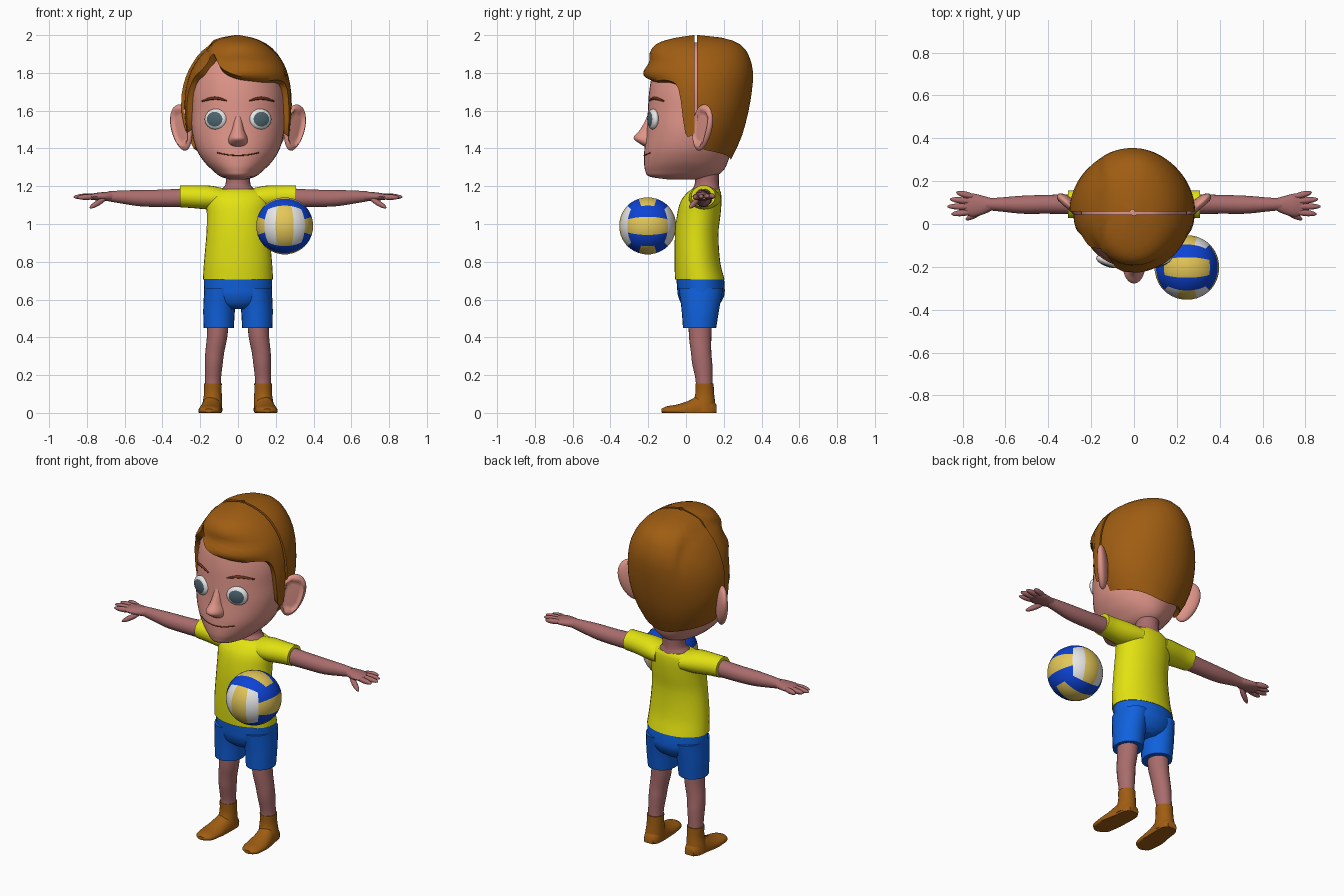
import bpy, bmesh, math
from mathutils import Vector, Matrix, Euler

cube = bpy.data.objects.get("Cube")
if cube:
    bpy.data.objects.remove(cube)


def material(name, r, g, b):
    m = bpy.data.materials.new(name)
    m.use_nodes = True
    m.diffuse_color = (r, g, b, 1)
    m.node_tree.nodes["Principled BSDF"].inputs["Base Color"].default_value = (r, g, b, 1)
    return m


FACE = material("face skin", .74, .30, .25)
LIMB = material("limb skin", .40, .15, .15)
BROWN = material("hair brown", .35, .11, .006)
SHIRT = material("shirt yellow", .76, .76, .006)
SHORTS = material("shorts blue", .005, .12, .72)
BLUE = material("ball blue", .004, .055, .66)
GOLD = material("ball yellow", .78, .57, .10)
WHITE = material("white", .8, .8, .8)
IRIS = material("iris grey", .075, .13, .16)
DARK = material("brow brown", .16, .035, .012)


def finish(bm, name, mats, mirror=False, angle=50):
    bmesh.ops.recalc_face_normals(bm, faces=bm.faces)
    mesh = bpy.data.meshes.new(name)
    bm.to_mesh(mesh)
    bm.free()
    ob = bpy.data.objects.new(name, mesh)
    bpy.context.collection.objects.link(ob)
    for m in mats:
        mesh.materials.append(m)
    bpy.ops.object.select_all(action='DESELECT')
    ob.select_set(True)
    bpy.context.view_layer.objects.active = ob
    bpy.ops.object.shade_smooth_by_angle(angle=math.radians(angle))
    if mirror:
        ob.modifiers.new("mirror", 'MIRROR').use_clip = False
    return ob


def sample(rows, t):
    """Smooth interpolation of table rows keyed by their first value."""
    last = len(rows) - 1
    t = min(max(t, rows[0][0]), rows[last][0])
    i = max(k for k in range(last) if rows[k][0] <= t)
    a, b = rows[i], rows[i + 1]
    h = b[0] - a[0]
    s = (t - a[0]) / h

    def slope(k, c):
        p, q = rows[max(k - 1, 0)], rows[min(k + 1, last)]
        return (q[c] - p[c]) / (q[0] - p[0]) * h
    return [(2*s**3 - 3*s*s + 1) * a[c] + (s**3 - 2*s*s + s) * slope(i, c)
            + (3*s*s - 2*s**3) * b[c] + (s**3 - s*s) * slope(i + 1, c)
            for c in range(1, len(a))]


def loft(name, rows, mat, axis='Z', n=24, steps=4, mirror=False):
    """Rows: position on axis, two centre values, two radii."""
    ts = [rows[0][0]]
    for a, b in zip(rows, rows[1:]):
        ts += [a[0] + (b[0] - a[0]) * (k + 1) / steps for k in range(steps)]
    bm = bmesh.new()
    rings = []
    for t in ts:
        u, v, ru, rv = sample(rows, t)
        ring = []
        for k in range(n):
            a = math.tau * k / n
            p, q = u + ru * math.cos(a), v + rv * math.sin(a)
            co = {'X': (t, p, q), 'Y': (p, t, q), 'Z': (p, q, t)}[axis]
            ring.append(bm.verts.new((co[0], co[1], max(co[2], 0))))
        rings.append(ring)
    for r, s in zip(rings, rings[1:]):
        for k in range(n):
            bm.faces.new((r[k], r[k - 1], s[k - 1], s[k]))
    bm.faces.new(rings[0])
    bm.faces.new(rings[-1])
    return finish(bm, name, [mat], mirror)


def blob(bm, centre, scale, rot, u=20, v=14):
    mat = Matrix.Translation(centre) @ rot.to_matrix().to_4x4() @ Matrix.Diagonal((*scale, 1))
    return bmesh.ops.create_uvsphere(bm, u_segments=u, v_segments=v, radius=1, matrix=mat)["verts"]


# head and nose
HEAD = [(1.235, 0, .0, .04, .09), (1.25, 0, -.02, .09, .17), (1.28, 0, -.01, .13, .205),
        (1.33, 0, 0, .18, .222), (1.4, 0, .01, .222, .23), (1.5, 0, .02, .245, .228),
        (1.6, 0, .035, .247, .237), (1.7, 0, .045, .245, .24), (1.8, 0, .05, .22, .225),
        (1.88, 0, .05, .17, .18), (1.94, 0, .05, .1, .11), (1.96, 0, .05, .03, .03)]
loft("head", HEAD, FACE, n=40)
loft("nose", [(1.4, 0, -.19, .02, .01), (1.425, 0, -.2, .048, .045), (1.455, 0, -.2, .05, .078),
              (1.497, 0, -.19, .034, .055), (1.56, 0, -.18, .022, .03), (1.62, 0, -.17, .01, .02)], FACE)


def face_y(x, z):
    _, cy, rx, ry = sample(HEAD, z)
    return cy - ry * math.sqrt(max(0, 1 - (x / rx) ** 2))


# ears with a hollow front
bm = bmesh.new()
for vert in blob(bm, (0, 0, 0), (1, 1, 1), Euler((0, 0, 0)), 28, 18):
    x, y, z = vert.co
    hollow = .15 if y < 0 and x * x + z * z < .55 else 1
    vert.co = (x * (.07 + .012 * z), y * .032 * hollow, z * .125)
bmesh.ops.transform(bm, verts=bm.verts, matrix=Matrix.Translation((.298, .085, 1.51))
                    @ Matrix.Rotation(math.radians(42), 4, 'Z') @ Matrix.Rotation(math.radians(14), 4, 'Y'))
finish(bm, "ears", [FACE], True, 70)

# eyes, the iris being the front cap
bm = bmesh.new()
eye = bmesh.ops.create_uvsphere(bm, u_segments=24, v_segments=16, radius=1)
for f in bm.faces:
    f.material_index = 1 if f.calc_center_median().z > .71 else 0
bmesh.ops.transform(bm, verts=bm.verts, matrix=Matrix.Translation((.118, face_y(.118, 1.555) + .002, 1.555))
                    @ Matrix.Rotation(math.radians(18), 4, 'Z') @ Matrix.Rotation(math.radians(90), 4, 'X')
                    @ Matrix.Diagonal((.061, .055, .026, 1)))
finish(bm, "eyes", [WHITE, IRIS], True)


def stroke(name, pts, depth, mat):
    """Thin line lying on the face; points are x, z, relative width."""
    cu = bpy.data.curves.new(name, 'CURVE')
    cu.dimensions, cu.bevel_depth, cu.bevel_resolution = '3D', depth, 2
    sp = cu.splines.new('POLY')
    sp.points.add(len(pts) - 1)
    for p, (x, z, r) in zip(sp.points, pts):
        p.co, p.radius = (x, face_y(x, z), z, 1), r
    cu.materials.append(mat)
    bpy.context.collection.objects.link(bpy.data.objects.new(name, cu))


for side, s in (("left", 1), ("right", -1)):
    stroke(side + "_eyebrow", [(s * (.06 + .013 * k), 1.652 + .014 * math.sin(k * .33), .4 + math.sin(k * .3) * .6)
                               for k in range(11)], .008, DARK)
stroke("mouth", [(x * .01, 1.363 + .00012 * x * x, 1) for x in range(-11, 12)], .003, DARK)


# hair: two half shells that meet at a seam over the crown
def hair(name, shape, line, y0, sign, cx, cols=60, n=16):
    mid = Vector((cx, y0, 1.65))
    bm = bmesh.new()
    grid = []
    for i in range(-1, cols + 2):
        deg = 180 * min(max(i, 0), cols) / cols
        low = sample(line, deg)[0]
        a = math.radians(deg)
        col = []
        for j in range(-1, n + 1):
            z = low + (2 - low) * math.sin(max(j, 0) / n * math.pi / 2)
            w, d = sample(shape, z)
            p = Vector((cx + w * math.cos(a), y0 + sign * d * math.sin(a), z))
            # parting: the far side sits a little lower
            drop = min(max((-.14 - p.x) / .025, 0), 1) * min(max((z - 1.7) / .15, 0), 1)
            k = 1 - .045 * drop
            if i in (-1, cols + 1) or j == -1:
                k *= .86
            col.append(bm.verts.new(mid + (p - mid) * k))
        grid.append(col)
    for a, b in zip(grid, grid[1:]):
        for j in range(n + 1):
            bm.faces.new((a[j], a[j + 1], b[j + 1], b[j]))
    finish(bm, name, [BROWN], angle=45)


hair("back_hair", [(1.34, .19, .18), (1.445, .25, .23), (1.55, .285, .262), (1.67, .292, .286), (1.8, .27, .297),
                   (1.89, .225, .275), (1.95, .165, .23), (1.985, .09, .14), (2, .01, .01)],
     [(0, 1.4), (45, 1.37), (90, 1.34), (135, 1.37), (180, 1.4)], .058, 1, -.008)
hair("front_hair", [(1.47, .272, .235), (1.6, .282, .235), (1.7, .28, .235), (1.75, .272, .245), (1.8, .262, .272),
                    (1.857, .238, .24), (1.91, .2, .235), (1.957, .145, .195), (1.985, .08, .105), (2, .01, .005)],
     [(0, 1.48), (12, 1.48), (20, 1.7), (30, 1.755), (60, 1.76), (90, 1.785), (110, 1.825), (122, 1.88),
      (130, 1.9), (140, 1.83), (155, 1.76), (162, 1.66), (168, 1.5), (180, 1.49)], .045, -1, 0)

# neck and shirt
loft("neck", [(1.14, 0, .1, .11, .085), (1.18, 0, .105, .088, .075), (1.21, 0, .11, .066, .064),
              (1.28, 0, .11, .066, .066)], LIMB)
loft("shirt_body", [(.705, 0, .073, .186, .131), (.8, 0, .06, .18, .121), (.95, 0, .057, .167, .115),
                    (1.05, 0, .068, .165, .115), (1.12, 0, .08, .168, .108), (1.165, 0, .095, .155, .09),
                    (1.185, 0, .105, .115, .072)], SHIRT, n=32)
loft("sleeves", [(.08, .1, 1.135, .085, .055), (.15, .095, 1.14, .08, .063), (.25, .092, 1.145, .066, .06),
                 (.308, .092, 1.147, .064, .058)], SHIRT, 'X', mirror=True)

# arms, palms and fingers
loft("arms", [(.25, .092, 1.14, .048, .05), (.4, .092, 1.136, .044, .046), (.52, .09, 1.137, .042, .043),
              (.62, .091, 1.143, .033, .034), (.69, .092, 1.147, .027, .026)], LIMB, 'X', mirror=True)
loft("palms", [(.66, .092, 1.147, .027, .026), (.7, .088, 1.146, .042, .024), (.75, .088, 1.145, .054, .02),
               (.79, .09, 1.143, .046, .013)], LIMB, 'X', n=16, mirror=True)
bm = bmesh.new()
for root, tip in (((.74, .125, 1.148), (.83, .148, 1.147)), ((.74, .103, 1.148), (.86, .116, 1.146)),
                  ((.74, .08, 1.147), (.872, .082, 1.143)), ((.74, .058, 1.145), (.853, .046, 1.14)),
                  ((.695, .07, 1.14), (.785, .02, 1.085))):
    a, b = Vector(root), Vector(tip)
    blob(bm, (a + b) / 2, (.015, .015, (b - a).length / 2), (b - a).to_track_quat('Z', 'Y'), 12, 10)
finish(bm, "fingers", [LIMB], True)

# shorts and legs
loft("shorts_waist", [(.55, 0, .078, .07, .07), (.575, 0, .078, .14, .1), (.62, 0, .08, .175, .122),
                      (.66, 0, .079, .18, .126), (.715, 0, .075, .181, .126)], SHORTS, n=32)
loft("shorts_legs", [(.45, .102, .072, .08, .088), (.55, .1, .076, .084, .1),
                     (.66, .092, .079, .086, .118)], SHORTS, mirror=True)
loft("legs", [(.13, .133, .097, .042, .044), (.18, .132, .095, .042, .045), (.26, .128, .086, .047, .053),
              (.32, .123, .08, .05, .054), (.4, .111, .075, .054, .059), (.5, .105, .075, .057, .062)],
     LIMB, mirror=True)

# shoes
loft("shoe_ankles", [(.01, .138, .093, .055, .066), (.05, .136, .095, .052, .06), (.1, .133, .099, .047, .05),
                     (.155, .133, .098, .047, .048)], BROWN, mirror=True)
loft("shoe_feet", [(-.13, .155, .012, .022, .01), (-.105, .152, .012, .05, .022), (-.04, .149, .012, .061, .034),
                   (.02, .145, .012, .058, .055), (.07, .139, .012, .054, .08), (.13, .136, .012, .048, .07),
                   (.162, .135, .012, .03, .03)], BROWN, 'Y', mirror=True)

# ball: a rounded cube with three strips on every side
bm = bmesh.new()
bmesh.ops.create_cube(bm, size=2)
bmesh.ops.subdivide_edges(bm, edges=bm.edges[:], cuts=8, use_grid_fill=True)
for f in bm.faces:
    c = f.calc_center_median()
    axis = max(range(3), key=lambda k: abs(c[k]))
    across = (2, 0, 1)[axis]
    f.material_index = 1 if abs(c[across]) < 1 / 3 else (0 if axis == 1 else 2)
for vert in bm.verts:
    vert.co = Vector((.247, -.203, .99)) + vert.co.normalized() * .152
finish(bm, "ball", [WHITE, GOLD, BLUE])
